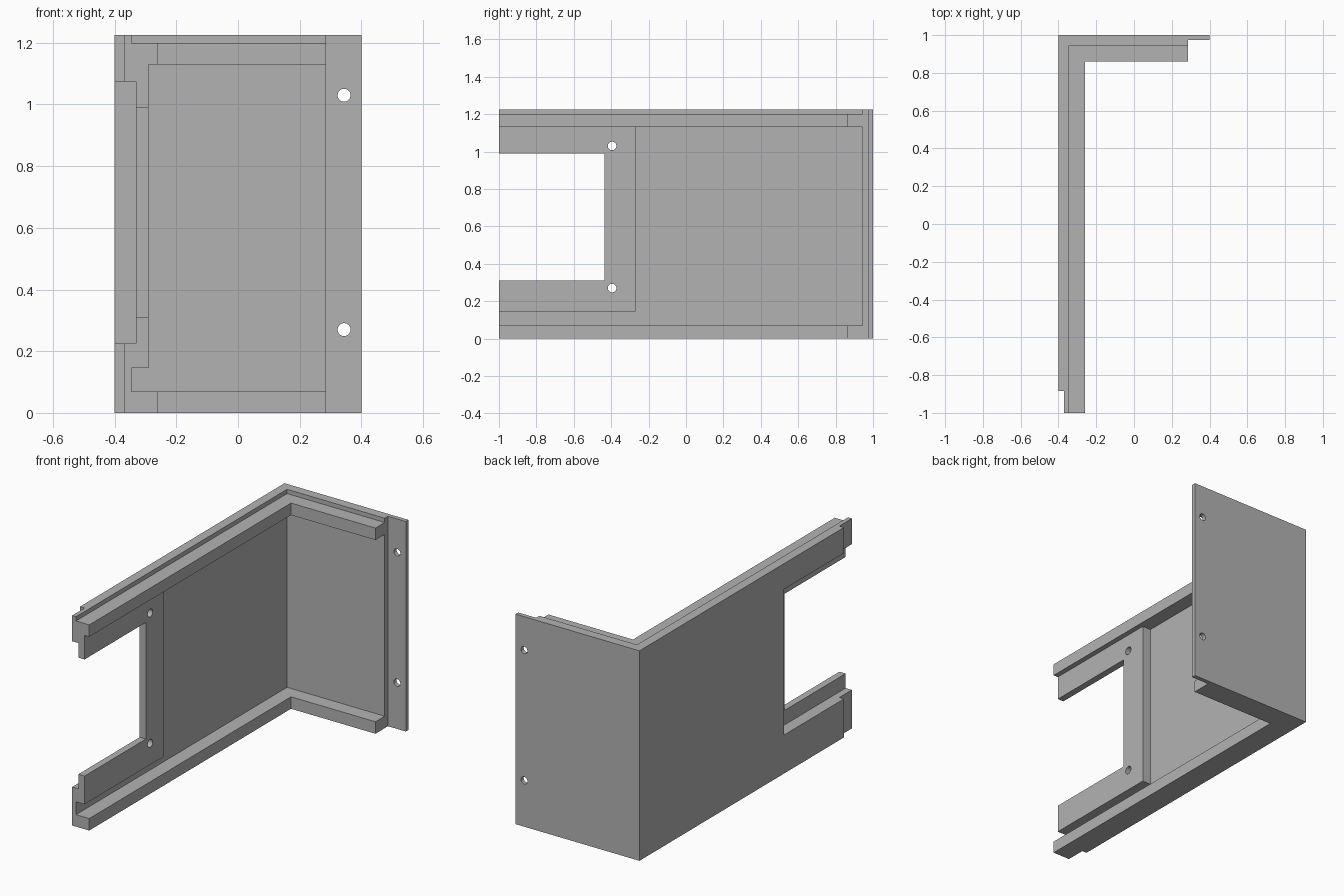
import bpy
import bmesh
from mathutils import Vector

if "Cube" in bpy.data.objects:
    bpy.data.objects.remove(bpy.data.objects["Cube"], do_unlink=True)

HEIGHT = 1.225
FAR = 1.3  # overshoot for cutters


def add_mesh(name, bm):
    bmesh.ops.recalc_face_normals(bm, faces=bm.faces)
    mesh = bpy.data.meshes.new(name)
    bm.to_mesh(mesh)
    bm.free()
    obj = bpy.data.objects.new(name, mesh)
    bpy.context.scene.collection.objects.link(obj)
    return obj


def prism(name, outline, z0, z1):
    """Extrude a plan outline from z0 up to z1."""
    bm = bmesh.new()
    face = bm.faces.new([bm.verts.new((x, y, z0)) for x, y in outline])
    ext = bmesh.ops.extrude_face_region(bm, geom=[face])
    moved = [v for v in ext["geom"] if isinstance(v, bmesh.types.BMVert)]
    bmesh.ops.translate(bm, verts=moved, vec=(0, 0, z1 - z0))
    return add_mesh(name, bm)


def box(name, x0, x1, y0, y1, z0, z1):
    return prism(name, [(x0, y0), (x1, y0), (x1, y1), (x0, y1)], z0, z1)


def drill(name, centre, radius, axis):
    bm = bmesh.new()
    bmesh.ops.create_cone(bm, cap_ends=True, segments=32, radius1=radius,
                          radius2=radius, depth=0.3)
    turn = Vector((0, 0, 1)).rotation_difference(Vector(axis))
    for v in bm.verts:
        v.co = turn @ v.co + Vector(centre)
    return add_mesh(name, bm)


# Thick corner block in plan, with a thin mounting flange on the back wall
panel = prism("corner_panel", [
    (-0.4, -1), (-0.26, -1), (-0.26, 0.86), (0.285, 0.86),
    (0.285, 0.975), (0.4, 0.975), (0.4, 1), (-0.4, 1)], 0, HEIGHT)

cutters = [
    # Step along the top edge
    box("top_step", -0.345, FAR, -FAR, 0.945, 1.2, FAR),
    # Hollow between the two rails
    box("rear_hollow", -0.345, FAR, -0.27, 0.945, 0.07, 1.13),
    box("front_hollow", -0.29, FAR, -FAR, -0.2, 0.07, 1.13),
    # Groove under the thickened front plate
    box("lower_groove", -0.345, FAR, -FAR, -0.2, 0.07, 0.145),
    # Outer lip at the front end
    box("front_lip", -FAR, -0.37, -FAR, -0.885, -0.1, FAR),
    # Outer recess and the open window inside it
    box("outer_recess", -FAR, -0.33, -FAR, -0.333, 0.225, 1.075),
    box("window", -FAR, 0, -FAR, -0.435, 0.31, 0.99),
]

# Screw holes through the plate and the flange
for z in (0.27, 1.03):
    cutters.append(drill("plate_hole", (-0.31, -0.395, z), 0.023, (1, 0, 0)))
    cutters.append(drill("flange_hole", (0.344, 0.99, z), 0.021, (0, 1, 0)))

for cutter in cutters:
    cutter.hide_render = True
    mod = panel.modifiers.new(cutter.name, "BOOLEAN")
    mod.operation = "DIFFERENCE"
    mod.solver = "EXACT"
    mod.object = cutter

# Bake the cuts and drop the helpers
bpy.context.view_layer.update()
graph = bpy.context.evaluated_depsgraph_get()
baked = bpy.data.meshes.new_from_object(panel.evaluated_get(graph))
panel.modifiers.clear()
panel.data = baked
for cutter in cutters:
    bpy.data.objects.remove(cutter, do_unlink=True)

# Plain grey finish
grey = bpy.data.materials.new("plain grey")
grey.use_nodes = True
colour = (0.45, 0.45, 0.45, 1)
grey.diffuse_color = colour
grey.node_tree.nodes["Principled BSDF"].inputs["Base Color"].default_value = colour
panel.data.materials.clear()
panel.data.materials.append(grey)
